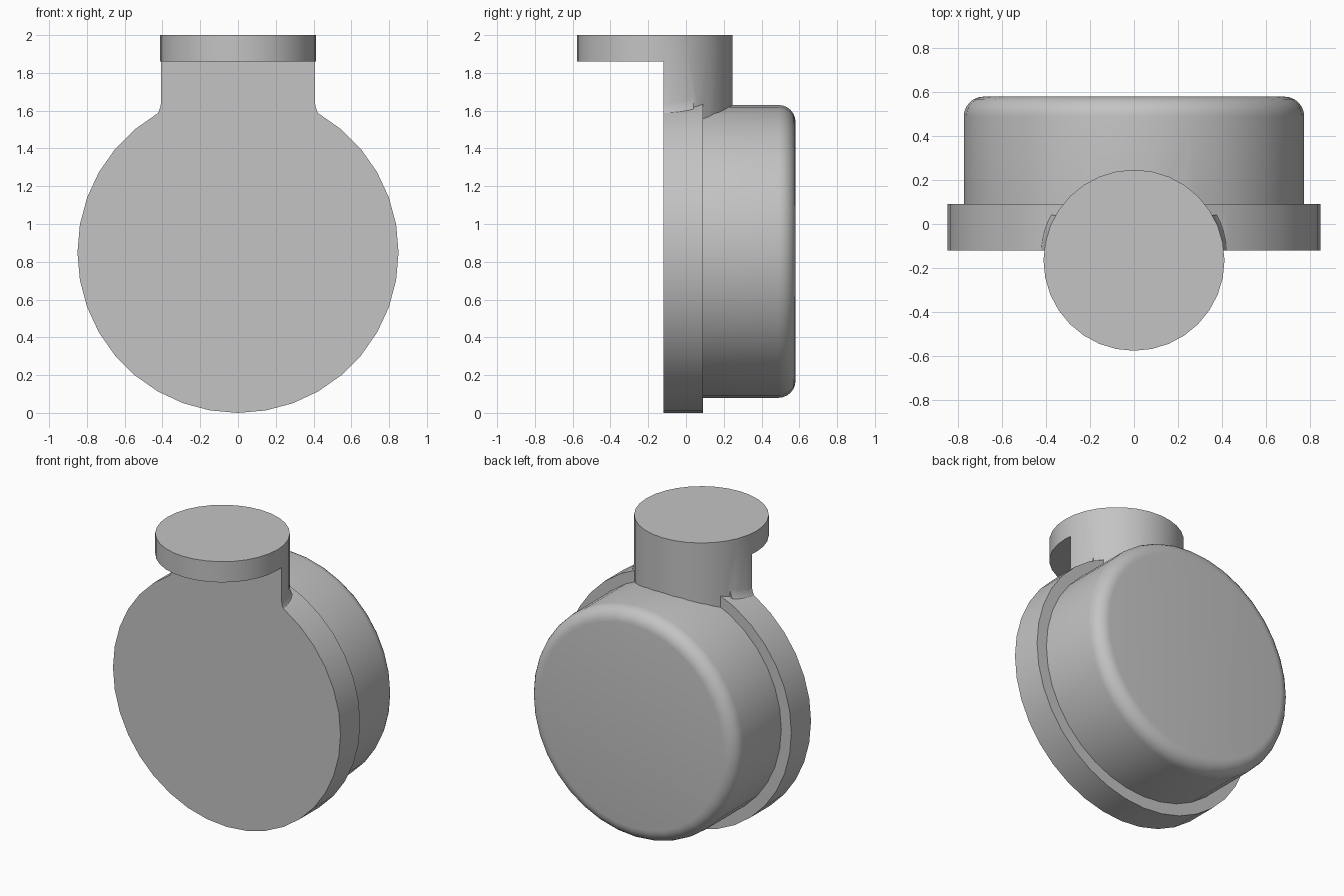
import bpy, bmesh, math
from mathutils import Matrix, Vector

if "Cube" in bpy.data.objects:
    bpy.data.objects.remove(bpy.data.objects["Cube"])

grey = bpy.data.materials.new("plain grey")
grey.use_nodes = True
grey.diffuse_color = (0.55, 0.55, 0.55, 1)
grey.node_tree.nodes["Principled BSDF"].inputs["Base Color"].default_value = (0.55, 0.55, 0.55, 1)

FRONT = -0.12
PLATE_R, PLATE_Z = 0.85, 0.85
POST_R, POST_Y = 0.412, -0.165


def add_object(name, bm):
    bmesh.ops.recalc_face_normals(bm, faces=bm.faces)
    mesh = bpy.data.meshes.new(name)
    bm.to_mesh(mesh)
    bm.free()
    mesh.materials.append(grey)
    obj = bpy.data.objects.new(name, mesh)
    bpy.context.collection.objects.link(obj)
    return obj


def cylinder_mesh(radius, depth, sides, matrix):
    bm = bmesh.new()
    bmesh.ops.create_cone(bm, cap_ends=True, segments=sides, radius1=radius,
                          radius2=radius, depth=depth, matrix=matrix)
    return bm


def disc_along_y(radius, y0, y1, z):
    place = Matrix.Translation((0, (y0 + y1) / 2, z)) @ Matrix.Rotation(math.pi / 2, 4, 'X')
    return cylinder_mesh(radius, y1 - y0, 36, place)


def combine(target, other, operation):
    mod = target.modifiers.new(operation.lower(), 'BOOLEAN')
    mod.operation, mod.object, mod.solver = operation, other, 'EXACT'
    bpy.context.view_layer.objects.active = target
    bpy.ops.object.modifier_apply(modifier=mod.name)
    bpy.data.objects.remove(other)


# Round front plate
body = add_object("plate_post_and_drum", disc_along_y(PLATE_R, FRONT, 0.09, PLATE_Z))

# Drum behind the plate, with a rounded back rim
bm = disc_along_y(0.775, 0, 0.58, 0.855)
rim = [e for e in bm.edges if all(v.co.y > 0.5 for v in e.verts)]
bmesh.ops.bevel(bm, geom=rim, offset=0.09, segments=6, profile=0.5, affect='EDGES')
drum = add_object("drum", bm)

# Post with a round cap, cut flush with the plate below the cap
post = add_object("post", cylinder_mesh(POST_R, 0.8, 32, Matrix.Translation((0, POST_Y, 1.6))))
bm = bmesh.new()
bmesh.ops.create_cube(bm, size=1, matrix=Matrix.Translation((0, FRONT - 0.5, 1.36))
                      @ Matrix.Diagonal((2, 1, 1, 1)))
combine(post, add_object("post_cutter", bm), 'DIFFERENCE')


# Small fillets where the post meets the plate edge
def fillet(side):
    bm = bmesh.new()
    loops = []
    for i in range(6):
        y = FRONT + 0.16 * i / 5
        x = math.sqrt(POST_R ** 2 - (y - POST_Y) ** 2)
        outer = x + 0.055
        foot = PLATE_Z + math.sqrt(PLATE_R ** 2 - outer ** 2) - 0.006
        top = foot + 0.09
        points = [(x - 0.05, foot - 0.1), (x - 0.05, top), (x - 0.004, top)]
        for k in range(1, 6):
            a = k / 5 * math.pi / 2
            points.append((outer - 0.055 * math.cos(a), top - 0.09 * math.sin(a)))
        points.append((outer, foot - 0.1))
        loops.append([bm.verts.new((side * px, y, pz)) for px, pz in points])
    for a, b in zip(loops, loops[1:]):
        for k in range(len(a)):
            n = (k + 1) % len(a)
            bm.faces.new((a[k], a[n], b[n], b[k]))
    bm.faces.new(loops[0])
    bm.faces.new(loops[-1])
    return add_object("fillet", bm)


combine(body, drum, 'UNION')
combine(body, post, 'UNION')
for side in (-1, 1):
    combine(body, fillet(side), 'UNION')

bpy.ops.object.select_all(action='DESELECT')
body.select_set(True)
bpy.context.view_layer.objects.active = body
bpy.ops.object.shade_smooth_by_angle(angle=math.radians(30))
